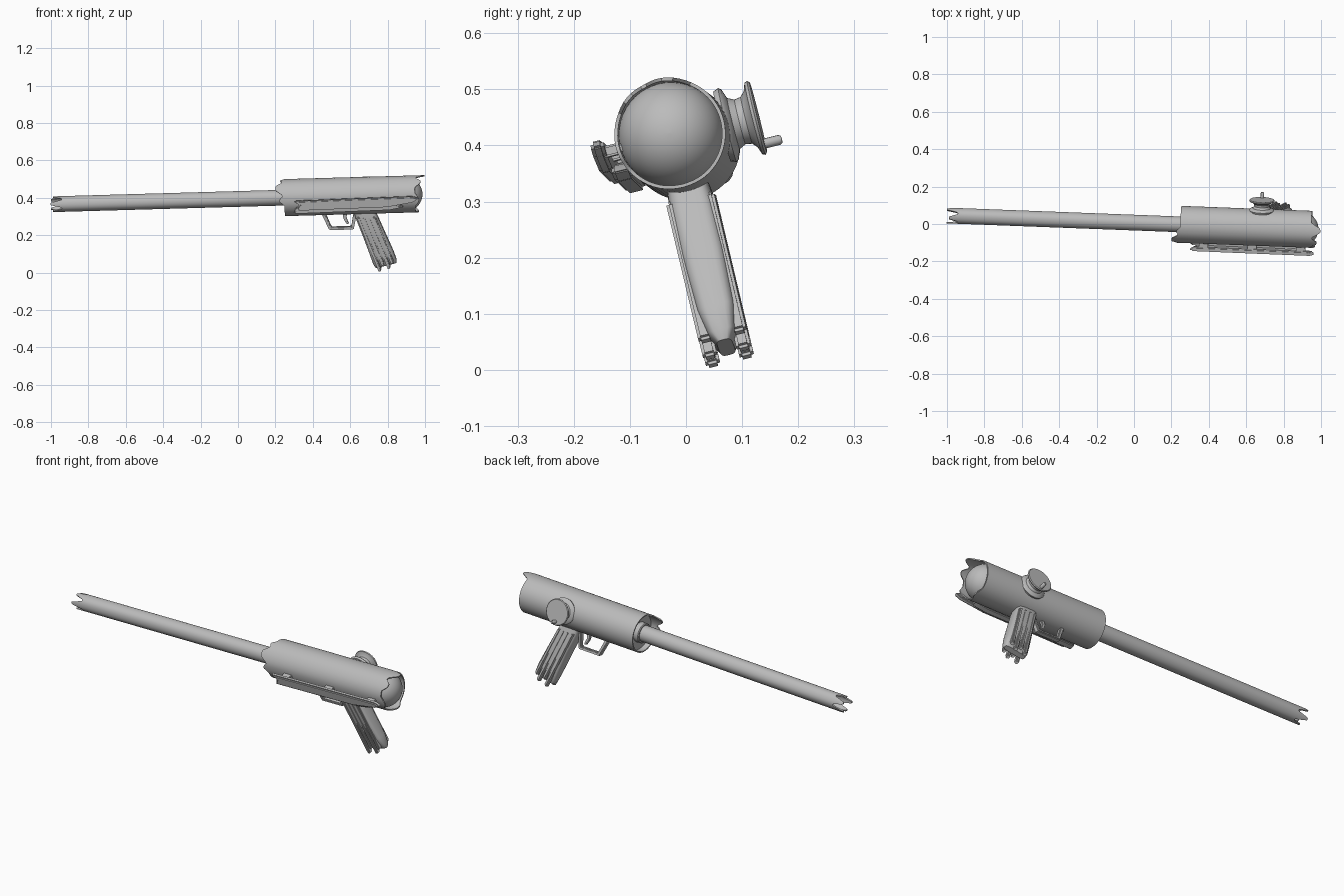
import bpy, bmesh
from math import sin, cos, pi, radians, copysign
from mathutils import Matrix, Vector

cube = bpy.data.objects.get("Cube")
if cube:
    bpy.data.objects.remove(cube)

grey = bpy.data.materials.new("plain grey")
grey.use_nodes = True
colour = (0.5, 0.5, 0.5, 1)
grey.diffuse_color = colour
grey.node_tree.nodes["Principled BSDF"].inputs["Base Color"].default_value = colour

# Weapon frame: x runs along the bore to the rear, y to the knob side, z away from the grip
ax = Vector((1, -0.038, 0.0285)).normalized()
roll = radians(14)
az = ax.cross(Vector((0, cos(roll), sin(roll)))).normalized()
ay = az.cross(ax)
frame = Matrix((ax, ay, az)).transposed().to_4x4()
frame.translation = (0.25, -0.002, 0.401)


def finish(obj, angle=35):
    obj.data.materials.clear()
    obj.data.materials.append(grey)
    obj.matrix_world = frame
    bpy.ops.object.select_all(action='DESELECT')
    obj.select_set(True)
    bpy.context.view_layer.objects.active = obj
    bpy.ops.object.shade_smooth_by_angle(angle=radians(angle))
    return obj


def from_bmesh(name, bm):
    bmesh.ops.recalc_face_normals(bm, faces=bm.faces)
    mesh = bpy.data.meshes.new(name)
    bm.to_mesh(mesh)
    bm.free()
    obj = bpy.data.objects.new(name, mesh)
    bpy.context.collection.objects.link(obj)
    return finish(obj)


def loft(name, rings, closed=False):
    """Skin a list of equal point rings, capping the ends unless closed in a loop."""
    bm = bmesh.new()
    loops = [[bm.verts.new(p) for p in ring] for ring in rings]
    n = len(loops[0])
    pairs = list(zip(loops, loops[1:])) + ([(loops[-1], loops[0])] if closed else [])
    for a, b in pairs:
        for i in range(n):
            j = (i + 1) % n
            bm.faces.new((a[i], a[j], b[j], b[i]))
    if not closed:
        bm.faces.new(loops[0])
        bm.faces.new(loops[-1])
    return from_bmesh(name, bm)


def reach(deg, teeth):
    """Extra length of a torn edge; each tooth is (angle, half width, length)."""
    best = 0
    for centre, width, length in teeth:
        off = abs((deg - centre + 180) % 360 - 180)
        best = max(best, length * min(1, 1.4 * (1 - off / width)))
    return best


def torn_tube(name, start, end, r, wall, front_teeth, rear_teeth, n=60):
    def ring(radius, rear):
        pts = []
        for i in range(n):
            a = 2 * pi * i / n
            deg = 360 * i / n
            x = end + reach(deg, rear_teeth) if rear else start - reach(deg, front_teeth)
            pts.append((x, radius * cos(a), radius * sin(a)))
        return pts
    return loft(name, [ring(r, False), ring(r, True),
                       ring(r - wall, True), ring(r - wall, False)], closed=True)


def turned(name, profile, origin, axis, n=32):
    """Solid of revolution about local x or y; the profile holds (distance, radius)."""
    rings = []
    for d, r in profile:
        ring = []
        for i in range(n):
            a, b = r * cos(2 * pi * i / n), r * sin(2 * pi * i / n)
            p = (d, a, b) if axis == 'x' else (a, d, b)
            ring.append(Vector(origin) + Vector(p))
        rings.append(ring)
    return loft(name, rings)


def strip(name, profile, y, width, bevel):
    """Side profile of (x, z) points extruded across y, with softened edges."""
    bm = bmesh.new()
    face = bm.faces.new([bm.verts.new((x, y - width / 2, z)) for x, z in profile])
    new = bmesh.ops.extrude_face_region(bm, geom=[face])["geom"]
    bmesh.ops.translate(bm, vec=(0, width, 0),
                        verts=[v for v in new if isinstance(v, bmesh.types.BMVert)])
    bmesh.ops.bevel(bm, geom=bm.edges[:], offset=bevel, segments=2, affect='EDGES')
    return from_bmesh(name, bm)


# Barrel with a torn muzzle
muzzle = [(20 + 72 * i, 30, 0.06 - 0.012 * (i % 2)) for i in range(5)]
torn_tube("barrel", -1.192, 0.08, 0.042, 0.007, muzzle, [])

# Receiver sleeve with torn ends, its front wall and rear dome
torn_tube("receiver", 0.0, 0.7, 0.099, 0.006,
          [(135, 28, 0.045), (175, 16, 0.025), (100, 14, 0.02)],
          [(80, 24, 0.05), (125, 20, 0.03), (185, 22, 0.02), (270, 25, 0.015)])
turned("front_wall", [(0.03, 0.094), (0.045, 0.094)], (0, 0, 0), 'x', 48)
turned("barrel_collar", [(0.0, 0.048), (0.004, 0.052), (0.04, 0.052)], (0, 0, 0), 'x')
dome = [(0.4, 0.093)] + [(0.64 + 0.097 * sin(t * pi / 24), 0.093 * cos(t * pi / 24) + 0.0005)
                         for t in range(13)]
turned("rear_dome", dome, (0, 0, 0), 'x', 48)

# Long side bar on the right, tapering rearwards, with its lower ledge and mounts
strip("side_bar", [(0.05, 0.012), (0.3, 0.016), (0.69, 0.02), (0.72, 0.008),
                   (0.69, -0.012), (0.55, -0.034), (0.07, -0.04), (0.085, -0.012)],
      -0.131, 0.024, 0.006)
strip("side_ledge", [(0.06, -0.03), (0.6, -0.026), (0.64, -0.042), (0.56, -0.056),
                     (0.05, -0.062)], -0.102, 0.036, 0.006)
for i, x in enumerate((0.1, 0.36, 0.62)):
    strip(f"bar_mount_{i + 1}", [(x, 0.008), (x + 0.05, 0.008), (x + 0.05, -0.012),
                                 (x, -0.012)], -0.108, 0.036, 0.003)

# Spool knob on the left with a crank pin
turned("spool_knob", [(0.085, 0.064), (0.095, 0.068), (0.1, 0.064), (0.106, 0.047),
                      (0.118, 0.041), (0.13, 0.043), (0.138, 0.052), (0.143, 0.066),
                      (0.148, 0.068), (0.152, 0.064)], (0.43, 0, 0), 'y', 36)
turned("knob_pin", [(0.145, 0.009), (0.178, 0.009), (0.183, 0.006)], (0.43, 0, -0.048), 'y', 12)


# Raked grip: rounded rectangular sections from the receiver down to a narrow foot
def grip_section(front, rear, z_front, z_rear, half, n=28):
    ring = []
    for i in range(n):
        c, s = cos(2 * pi * i / n), sin(2 * pi * i / n)
        u = copysign(abs(c) ** 0.5, c)
        w = copysign(abs(s) ** 0.5, s)
        t = (u + 1) / 2
        ring.append((front + (rear - front) * t, w * half, z_front + (z_rear - z_front) * t))
    return ring


loft("grip", [grip_section(*s) for s in [
    (0.365, 0.475, -0.075, -0.075, 0.036), (0.375, 0.495, -0.12, -0.12, 0.041),
    (0.41, 0.53, -0.22, -0.21, 0.041), (0.445, 0.57, -0.33, -0.31, 0.036),
    (0.46, 0.585, -0.38, -0.355, 0.027), (0.472, 0.585, -0.4, -0.375, 0.014)]])

# Raised slats of uneven length on both cheeks of the grip
for side, label in ((-1, "right"), (1, "left")):
    for i, bottom in enumerate((-0.418, -0.385, -0.405, -0.375)):
        top, x = -0.11, 0.382 + i * 0.027
        lean = (top - bottom) * 0.325
        strip(f"grip_slat_{label}_{i + 1}",
              [(x, top), (x + 0.02, top), (x + 0.023 + lean, bottom + 0.012),
               (x + 0.008 + lean, bottom)], side * 0.031, 0.026, 0.005)

# Trigger guard and trigger
strip("trigger_guard", [(0.19, -0.085), (0.212, -0.085), (0.244, -0.168), (0.35, -0.168),
                        (0.366, -0.085), (0.385, -0.085), (0.362, -0.184), (0.232, -0.184)],
      0, 0.026, 0.004)
strip("trigger", [(0.305, -0.085), (0.332, -0.085), (0.326, -0.12), (0.338, -0.152),
                  (0.326, -0.155), (0.31, -0.125)], 0, 0.016, 0.003)
